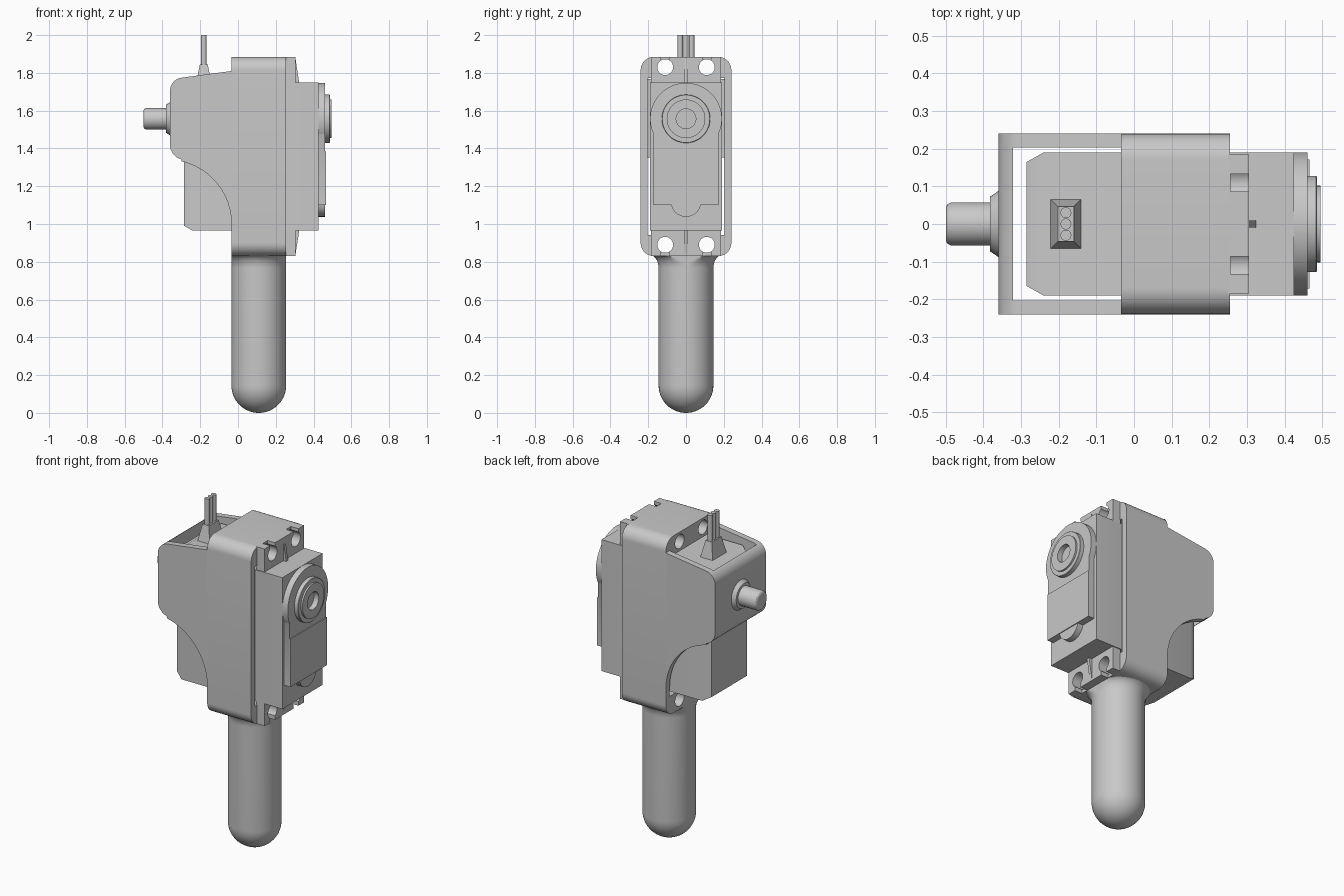
import bpy, bmesh
from math import sin, cos, pi, radians, sqrt

cube = bpy.data.objects.get("Cube")
if cube:
    bpy.data.objects.remove(cube, do_unlink=True)

COLOUR = (0.58, 0.58, 0.58, 1)
grey = bpy.data.materials.new("plain grey")
grey.use_nodes = True
grey.diffuse_color = COLOUR
grey.node_tree.nodes["Principled BSDF"].inputs["Base Color"].default_value = COLOUR


def skin(name, loops):
    """Closed solid through a stack of equal-sized loops."""
    bm = bmesh.new()
    rings = [[bm.verts.new(p) for p in loop] for loop in loops]
    for low, high in zip(rings, rings[1:]):
        for i in range(len(low)):
            j = (i + 1) % len(low)
            bm.faces.new((low[i], low[j], high[j], high[i]))
    bm.faces.new(rings[0][::-1])
    bm.faces.new(rings[-1])
    bmesh.ops.recalc_face_normals(bm, faces=bm.faces)
    mesh = bpy.data.meshes.new(name)
    bm.to_mesh(mesh)
    bm.free()
    mesh.materials.append(grey)
    obj = bpy.data.objects.new(name, mesh)
    bpy.context.collection.objects.link(obj)
    return obj


def prism_x(name, outline, a, b):
    return skin(name, [[(x, y, z) for y, z in outline] for x in (a, b)])


def prism_y(name, outline, a, b):
    return skin(name, [[(x, y, z) for x, z in outline] for y in (a, b)])


def arc(cx, cy, r, start, end, steps=12):
    angles = [radians(start + (end - start) * i / steps) for i in range(steps + 1)]
    return [(cx + r * cos(a), cy + r * sin(a)) for a in angles]


def rect(half, low, high):
    return [(-half, low), (half, low), (half, high), (-half, high)]


def lathe_x(name, profile, y, z, n=48):
    return skin(name, [[(x, y + r * cos(2 * pi * i / n), z + r * sin(2 * pi * i / n))
                        for i in range(n)] for x, r in profile])


def cut(target, *cutters):
    """Subtract the cutters from the target and remove them."""
    bpy.context.view_layer.objects.active = target
    for cutter in cutters:
        cutter.hide_render = True
        mod = target.modifiers.new("cut", "BOOLEAN")
        mod.operation, mod.solver, mod.object = "DIFFERENCE", "EXACT", cutter
        bpy.ops.object.modifier_apply(modifier=mod.name)
        bpy.data.objects.remove(cutter, do_unlink=True)


AXLE_Z = 1.557
BAND = (-0.035, 0.255)
HOLE_Z = (0.89, 1.83)


def screw_holes(zs):
    return [lathe_x("hole_cutter", [(-0.2, 0.042), (0.4, 0.042)], y, z, 32)
            for y in (-0.11, 0.11) for z in zs]


# Band around the motor
R, W, LOW, HIGH = 0.07, 0.24, 0.83, 1.885
outline = (arc(W - R, HIGH - R, R, 0, 90) + arc(R - W, HIGH - R, R, 90, 180)
           + arc(R - W, LOW + R, R, 180, 270) + arc(W - R, LOW + R, R, 270, 360))
band = prism_x("bracket_band", outline, *BAND)
cut(band, prism_x("opening_cutter", rect(0.203, 0.942, 1.772), -0.2, 0.4), *screw_holes(HOLE_Z))

# Side cheeks joined by the back wall
outline = ([(BAND[0], 1.81)] + arc(-0.29, 1.705, 0.07, 97, 180)
           + arc(-0.28, 1.42, 0.08, 180, 255) + arc(-0.375, 1.0, 0.34, 77, 0, 24))
cheeks = prism_y("bracket_cheeks", outline, -W, W)
inner = [(-0.322, 0.5), (0.1, 0.5), (0.1, 2.2), (-0.322, 2.2)]
cut(cheeks, prism_y("inner_cutter", inner, -0.203, 0.203))

# Rear pivot pin with its collar
lathe_x("pivot_pin", [(-0.5, 0.045), (-0.495, 0.053), (-0.487, 0.057), (-0.34, 0.057)], 0, AXLE_Z)
lathe_x("pivot_collar", [(-0.382, 0.073), (-0.36, 0.088), (-0.34, 0.088)], 0, AXLE_Z)

# Handle: round end, flared sideways where it meets the band
HR, HX = 0.145, 0.11
quarter = [pi / 2 * i / 14 for i in range(15)]
profile = [(HR - HR * cos(a), max(HR * sin(a), 0.002)) for a in quarter]
profile += [(0.765 + 0.07 * sin(a), HR + 0.045 * (1 - cos(a))) for a in quarter]
loops = []
for z, r in profile:
    ring = arc(HX, 0, r, 0, 354.375, 63)
    loops.append([(min(max(x, BAND[0]), BAND[1]), y, z) for x, y in ring])
skin("handle", loops)

# Motor body with a chamfered back
sections = [(-0.285, 0.165, 0.99, 1.725), (-0.24, 0.19, 0.965, 1.748), (0.425, 0.19, 0.965, 1.748)]
skin("motor_body", [[(x, y, z) for y, z in rect(*s)] for x, *s in sections])

# Mounting ears with open screw slots and a stiffening rib
for name, low, high, hole, tip in (("lower_ear", 0.83, 0.97, HOLE_Z[0], 0.7),
                                   ("upper_ear", 1.74, 1.885, HOLE_Z[1], 2.0)):
    ear = prism_x(name, rect(0.185, low, high), 0.25, 0.305)
    slots = []
    for y in (-0.11, 0.11):
        slot = [(y + s * 0.023, z) for s, z in ((-1, hole), (1, hole), (1, tip), (-1, tip))]
        slots.append(prism_x("slot_cutter", slot, 0.256, 0.4))
    cut(ear, *screw_holes([hole]), *slots)
    end, root = (low, high) if tip < 1 else (high, low)
    prism_y(name + "_rib", [(0.29, end), (0.303, end), (0.325, root), (0.29, root)], -0.009, 0.009)

# Gear cover: round head over a straight lower part
drop = sqrt(0.19 ** 2 - 0.172 ** 2)
outline = ([(0.172, AXLE_Z - drop)] + arc(0, AXLE_Z, 0.19, -25, 205, 48)
           + [(-0.172, AXLE_Z - drop), (-0.172, 1.1), (0.172, 1.1)])
prism_x("gear_cover", outline, 0.42, 0.461)
prism_x("cover_tab", arc(0, 1.118, 0.08, 180, 360, 24), 0.42, 0.461)
prism_x("label_plate", rect(0.172, 1.1, 1.385), 0.455, 0.466)

# Output hub with a bored shaft
hub = lathe_x("output_hub", [(0.44, 0.128), (0.484, 0.128), (0.486, 0.126), (0.486, 0.102),
                             (0.496, 0.102)], 0, AXLE_Z)
cut(hub, lathe_x("bore_cutter", [(0.465, 0.052), (0.6, 0.052)], 0, AXLE_Z))

# Cable boot and three wires
boot = []
for z, hx, hy in ((1.74, 0.042, 0.067), (1.845, 0.021, 0.046)):
    boot.append([(-0.181 + sx * hx, sy * hy, z)
                 for sx, sy in ((-1, -1), (1, -1), (1, 1), (-1, 1))])
skin("cable_boot", boot)
for name, y in (("right_wire", -0.03), ("middle_wire", 0), ("left_wire", 0.03)):
    skin(name, [[(px, py, z) for px, py in arc(-0.181, y, 0.0145, 0, 345, 23)]
                for z in (1.83, 2.0)])

# Smooth the curved surfaces, keep the hard edges
bpy.ops.object.select_all(action="DESELECT")
for obj in bpy.context.collection.objects:
    if obj.type == "MESH" and grey.name in obj.data.materials:
        obj.select_set(True)
        bpy.context.view_layer.objects.active = obj
bpy.ops.object.shade_smooth_by_angle(angle=radians(30))
